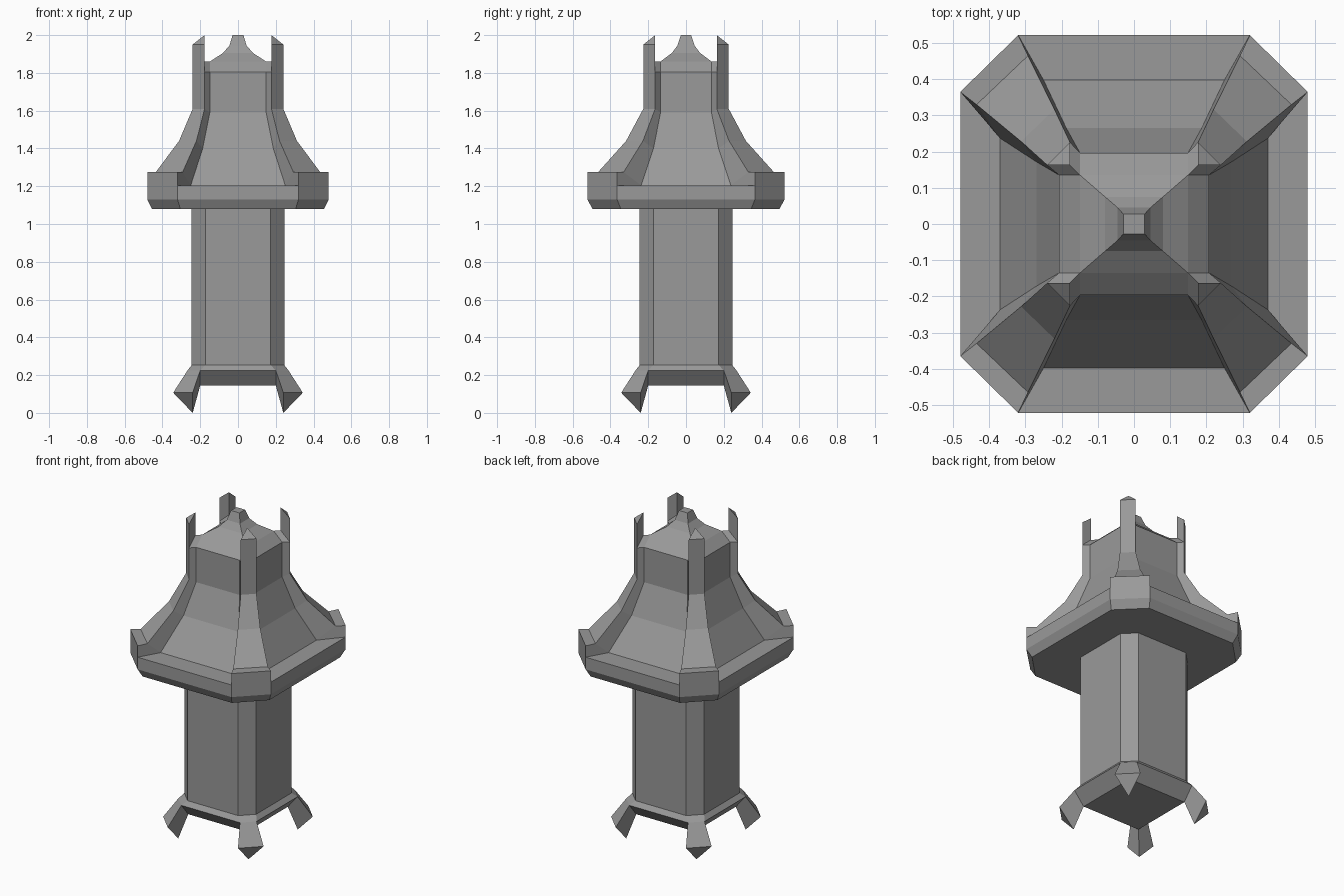
import bpy, bmesh

if "Cube" in bpy.data.objects:
    bpy.data.objects.remove(bpy.data.objects["Cube"])

STONE = bpy.data.materials.new("dark_stone")
STONE.diffuse_color = (.32, .32, .32, 1)
STONE.use_nodes = True
STONE.node_tree.nodes["Principled BSDF"].inputs["Base Color"].default_value = STONE.diffuse_color


def loft(name, rings, mirror=False):
    """Skin a list of rings (equal point counts), close both ends."""
    bm = bmesh.new()
    loops = [[bm.verts.new(p) for p in ring] for ring in rings]
    n = len(loops[0])
    for lo, hi in zip(loops, loops[1:]):
        for i in range(n):
            j = (i + 1) % n
            bm.faces.new((lo[i], lo[j], hi[j], hi[i]))
    bm.faces.new(loops[0][::-1])
    bm.faces.new(loops[-1])
    bmesh.ops.remove_doubles(bm, verts=bm.verts, dist=1e-4)
    bmesh.ops.recalc_face_normals(bm, faces=bm.faces)
    mesh = bpy.data.meshes.new(name)
    bm.to_mesh(mesh)
    bm.free()
    mesh.materials.append(STONE)
    obj = bpy.data.objects.new(name, mesh)
    bpy.context.collection.objects.link(obj)
    if mirror:  # one corner repeated on all four
        mod = obj.modifiers.new("Mirror", 'MIRROR')
        mod.use_axis = (True, True, False)
        mod.use_mirror_merge = False
    return obj


def octagon(z, a, b=None):
    """Chamfered rectangle from its two corner points; one point gives a rectangle."""
    (ax, ay), (bx, by) = a, b or a
    return [(x, y, z) for x, y in (
        (bx, by), (ax, ay), (-ax, ay), (-bx, by),
        (-bx, -by), (-ax, -ay), (ax, -ay), (bx, -by))]


# Shaft and flared base
loft("shaft", [octagon(z, (.173, .245), (.245, .173)) for z in (.25, 1.09)])
loft("base_skirt", [octagon(.145, (.2, .2)),
                    octagon(.225, (.2, .267), (.267, .2)),
                    octagon(.253, (.173, .245), (.245, .173))])

# Splayed feet with pointed tips
loft("feet", [[(.2, .267, .225), (.267, .2, .225), (.2, .2, .145)],
              [(.24, .343, .107), (.343, .24, .107), (.24, .24, 0)]], True)

# Wide rim
RIM_A, RIM_B = (.32, .522), (.48, .365)
loft("rim", [octagon(1.08, (.305, .495), (.455, .345)),
             octagon(1.13, RIM_A, RIM_B),
             octagon(1.205, RIM_A, RIM_B)])

# Roof panels, eave and small stepped cap
panels = [(1.205, (.25, .398), (.37, .237)),
          (1.4, (.187, .265), (.27, .172)),
          (1.59, (.149, .196), (.207, .135)),
          (1.805, (.149, .196), (.207, .135))]
cap = [(1.86, (.149, .135)), (1.905, (.08, .075)),
       (1.945, (.045, .045)), (2.0, (.029, .027))]
loft("roof", [octagon(*p) for p in panels + cap])

# Corner ribs: outer edge pair above, panel edge pair below
outer = [(1.275, RIM_A, RIM_B),
         (1.275, (.293, .465), (.435, .33)),
         (1.44, (.22, .317), (.312, .228)),
         (1.61, (.177, .226), (.24, .163)),
         (1.805, (.177, .226), (.24, .163))]
inner = [(1.205, RIM_A, RIM_B)] + panels
loft("corner_ribs", [[(*oa, oz), (*ob, oz), (*ib, iz), (*ia, iz)]
                     for (oz, oa, ob), (iz, ia, ib) in zip(outer, inner)], True)

# Shelf joining eave to rib, then the upright horn on each corner
A, B, C = (.177, .226), (.24, .163), (.177, .163)
loft("eave_corners", [[(.149, .196, 1.805), (.149, .135, 1.86), (.207, .135, 1.805)],
                      [(*A, 1.805), (*C, 1.86), (*B, 1.805)]], True)
loft("corner_horns", [[(*A, 1.805), (*B, 1.805), (*C, 1.805)],
                      [(*A, 1.95), (*B, 1.95), (*C, 2.0)]], True)
